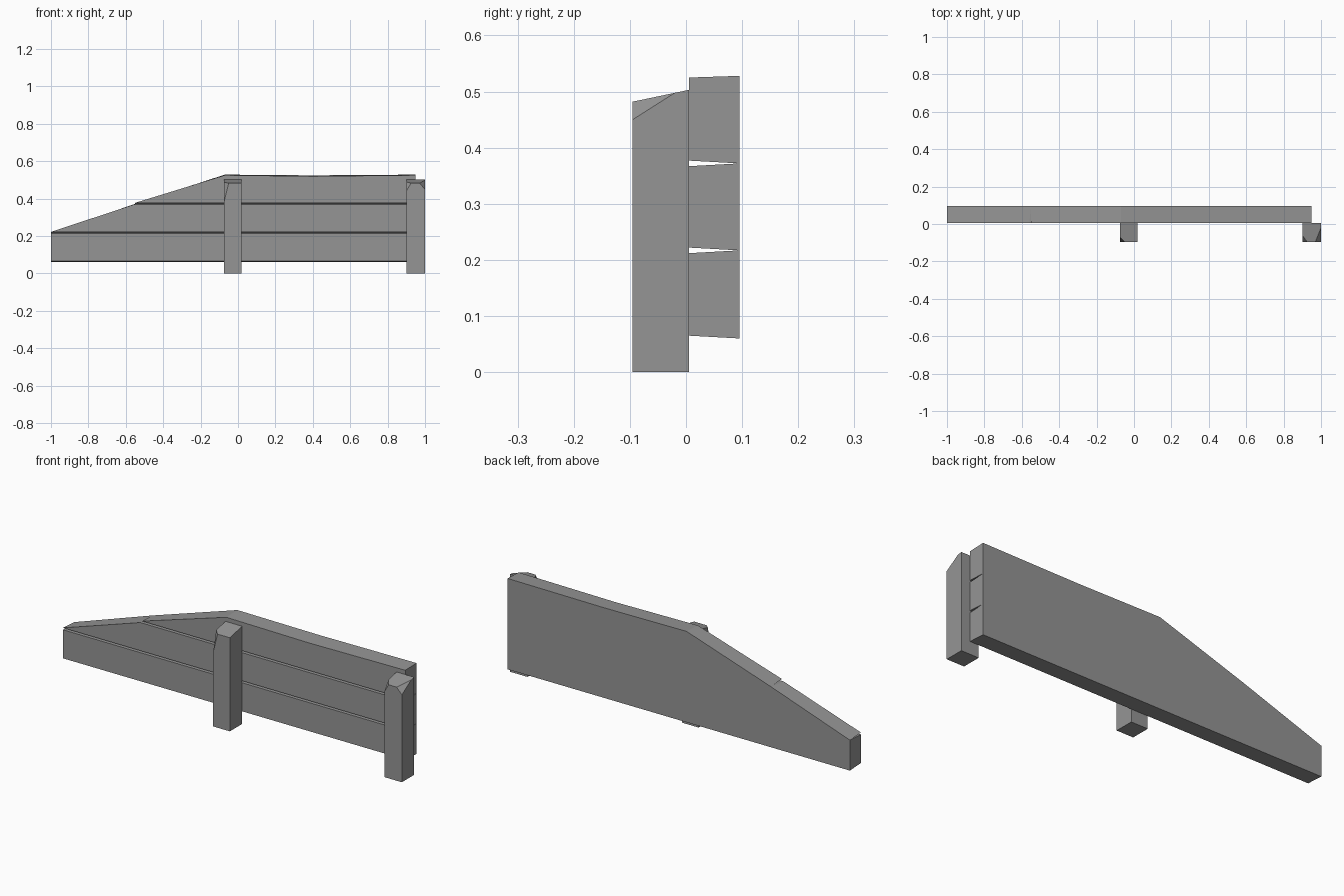
import bpy, bmesh
from mathutils import Vector

if "Cube" in bpy.data.objects:
    bpy.data.objects.remove(bpy.data.objects["Cube"], do_unlink=True)

grey = bpy.data.materials.new("weathered_grey")
grey.use_nodes = True
colour = (0.3, 0.3, 0.3, 1)
grey.diffuse_color = colour
grey.node_tree.nodes["Principled BSDF"].inputs["Base Color"].default_value = colour


def finish(name, bm):
    bmesh.ops.recalc_face_normals(bm, faces=bm.faces)
    mesh = bpy.data.meshes.new(name)
    bm.to_mesh(mesh)
    bm.free()
    mesh.materials.append(grey)
    bpy.context.collection.objects.link(bpy.data.objects.new(name, mesh))


def loft(name, front, back, y0, y1):
    """Join a front outline to a back outline, both given as x, z points."""
    bm = bmesh.new()
    f = [bm.verts.new((x, y0, z)) for x, z in front]
    b = [bm.verts.new((x, y1, z)) for x, z in back]
    bm.faces.new(f)
    bm.faces.new(b[::-1])
    for i in range(len(f)):
        j = (i + 1) % len(f)
        bm.faces.new((f[i], b[i], b[j], f[j]))
    finish(name, bm)


# Planks: their front edges taper so that grooves open between them
END, PEAK, FRONT, BACK = 0.95, -0.07, 0.005, 0.095


def outline(low, high, left_low, left_high, sag=0):
    return [(left_low, low), (END, low), (END, high),
            (0.4, high - sag), (left_high, high)]


loft("bottom_plank", outline(0.065, 0.212, -1, -1),
     outline(0.06, 0.217, -1, -1), FRONT, BACK)
loft("middle_plank", outline(0.222, 0.367, -1, -0.56),
     outline(0.217, 0.372, -1, -0.55), FRONT, BACK)
loft("top_plank", outline(0.377, 0.525, -0.55, PEAK, 0.006),
     outline(0.372, 0.528, -0.55, PEAK, 0.004), FRONT, BACK)


# Posts: sloped tops with chipped front corners
def post(name, x0, x1, chips):
    y0, y1 = -0.095, 0.005
    bm = bmesh.new()
    bmesh.ops.create_cube(bm, size=1)
    for v in bm.verts:
        top = 0.482 if v.co.y < 0 else 0.503
        v.co = (x0 if v.co.x < 0 else x1, y0 if v.co.y < 0 else y1,
                top if v.co.z > 0 else 0)
    for side, across, along, low in chips:
        x = x0 if side < 0 else x1
        a = Vector((x - side * across, y0, 0.482))
        b = Vector((x, y0 + along, 0.482 + 0.21 * along))
        c = Vector((x, y0, low))
        normal = (b - a).cross(c - a).normalized()
        if normal.z < 0:
            normal.negate()
        bmesh.ops.bisect_plane(bm, geom=bm.verts[:] + bm.edges[:] + bm.faces[:],
                               plane_co=a, plane_no=normal, clear_outer=True)
        bmesh.ops.holes_fill(bm, edges=[e for e in bm.edges if e.is_boundary])
    finish(name, bm)


post("middle_post", -0.075, 0.02, [(-1, 0.025, 0.025, 0.38)])
post("end_post", 0.9, 1.0, [(-1, 0.025, 0.035, 0.44), (1, 0.03, 0.075, 0.45)])
